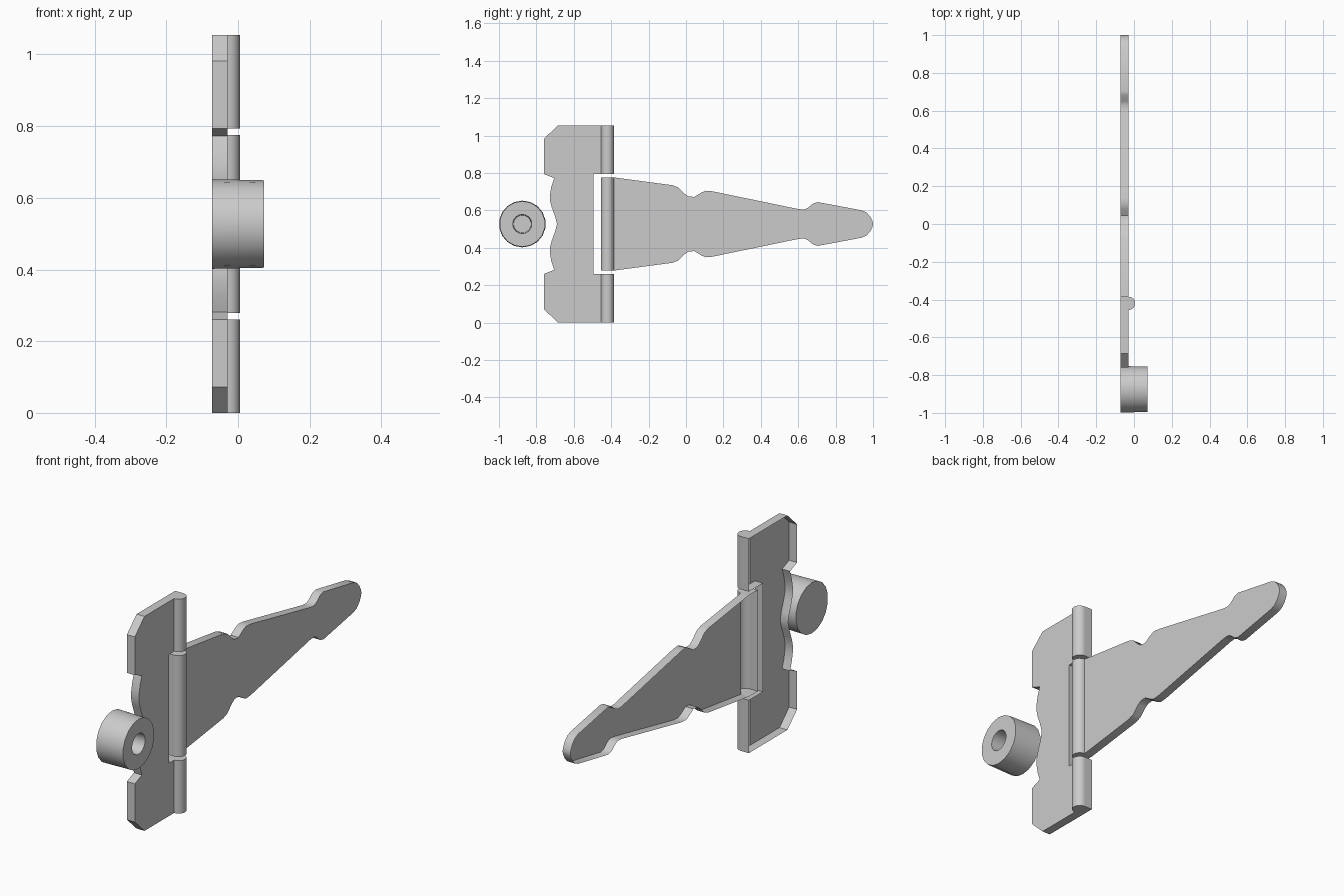
import bpy, bmesh, math

cube = bpy.data.objects.get("Cube")
if cube:
    bpy.data.objects.remove(cube)

steel = bpy.data.materials.new("grey steel")
steel.use_nodes = True
COLOUR = (0.6, 0.6, 0.6, 1)
steel.diffuse_color = COLOUR
steel.node_tree.nodes["Principled BSDF"].inputs["Base Color"].default_value = COLOUR

MID = 0.527                   # height of the hinge's line of symmetry
BACK, FACE = -0.072, -0.029   # plate back and face along x
PIN_Y, PIN_R = -0.42, 0.035


def finish(name, bm):
    mesh = bpy.data.meshes.new(name)
    bm.to_mesh(mesh)
    bm.free()
    mesh.materials.append(steel)
    obj = bpy.data.objects.new(name, mesh)
    bpy.context.collection.objects.link(obj)
    bpy.ops.object.select_all(action='DESELECT')
    obj.select_set(True)
    bpy.context.view_layer.objects.active = obj
    bpy.ops.object.shade_smooth_by_angle(angle=math.radians(35))


def prism(points, direction):
    bm = bmesh.new()
    face = bm.faces.new([bm.verts.new(p) for p in points])
    top = bmesh.ops.extrude_face_region(bm, geom=[face])["geom"]
    bmesh.ops.translate(bm, vec=direction,
                        verts=[v for v in top if isinstance(v, bmesh.types.BMVert)])
    bmesh.ops.recalc_face_normals(bm, faces=bm.faces)
    return bm


def remove_faces(bm, test):
    doomed = [f for f in bm.faces if test(f)]
    bmesh.ops.delete(bm, geom=doomed, context='FACES')


def lies_at(face, x):
    return all(abs(v.co.x - x) < 0.0005 for v in face.verts)


def plate(name, half):
    """Pressed plate, open at the back and under the barrel, from a half outline
    of (y, height from the middle)."""
    lower = [(y, -h) for y, h in reversed(half) if h > 0]
    bm = prism([(BACK, y, MID + h) for y, h in half + lower], (FACE - BACK, 0, 0))
    remove_faces(bm, lambda f: lies_at(f, BACK))
    edges = (PIN_Y - PIN_R, PIN_Y + PIN_R)
    for y in edges:
        bmesh.ops.bisect_plane(bm, geom=bm.verts[:] + bm.edges[:] + bm.faces[:],
                               plane_co=(0, y, 0), plane_no=(0, 1, 0))
    remove_faces(bm, lambda f: lies_at(f, FACE)
                 and edges[0] < f.calc_center_median().y < edges[1])
    finish(name, bm)


def knuckle(name, z0, z1):
    """Half-round barrel on the plate face, hollow toward the back."""
    arc = [math.pi * i / 12 - math.pi / 2 for i in range(13)]
    bm = prism([(FACE + PIN_R * math.cos(a), PIN_Y + PIN_R * math.sin(a), z0) for a in arc],
               (0, 0, z1 - z0))
    remove_faces(bm, lambda f: lies_at(f, FACE))
    finish(name, bm)


# Fixed leaf with clipped corners, scalloped edge and knuckle notch
plate("fixed_leaf", [
    (-0.69, 0), (-0.70, 0.04), (-0.718, 0.09), (-0.727, 0.125), (-0.727, 0.16),
    (-0.72, 0.2), (-0.705, 0.245), (-0.76, 0.267), (-0.76, 0.455), (-0.685, 0.527),
    (-0.385, 0.527), (-0.385, 0.267), (-0.495, 0.267)])

# Long tapering strap with two waists and a rounded tip
plate("strap", [
    (-0.455, 0.249), (-0.385, 0.249), (-0.07, 0.207), (-0.04, 0.195), (-0.005, 0.16),
    (0.015, 0.147), (0.045, 0.145), (0.08, 0.167), (0.105, 0.178), (0.14, 0.175),
    (0.6, 0.08), (0.63, 0.077), (0.65, 0.085), (0.68, 0.11), (0.705, 0.117),
    (0.94, 0.073), (0.965, 0.062), (0.985, 0.04), (0.997, 0.015), (1.0, 0)])

# Barrel in three pieces
knuckle("lower_knuckle", 0, MID - 0.267)
knuckle("strap_knuckle", MID - 0.249, MID + 0.249)
knuckle("upper_knuckle", MID + 0.267, 2 * MID)

# Round knob with a blind hole, spun about its axis: (x, radius)
bm = bmesh.new()
profile = [(BACK, 0), (BACK, 0.125), (0.072, 0.122), (0.072, 0.051), (-0.035, 0.047), (-0.035, 0)]
verts = [bm.verts.new((x, -0.875, MID + r)) for x, r in profile]
edges = [bm.edges.new(pair) for pair in zip(verts, verts[1:])]
bmesh.ops.spin(bm, geom=verts + edges, cent=(0, -0.875, MID), axis=(1, 0, 0),
               angle=math.tau, steps=18)
bmesh.ops.remove_doubles(bm, verts=bm.verts, dist=0.0005)
bmesh.ops.recalc_face_normals(bm, faces=bm.faces)
finish("knob", bm)
